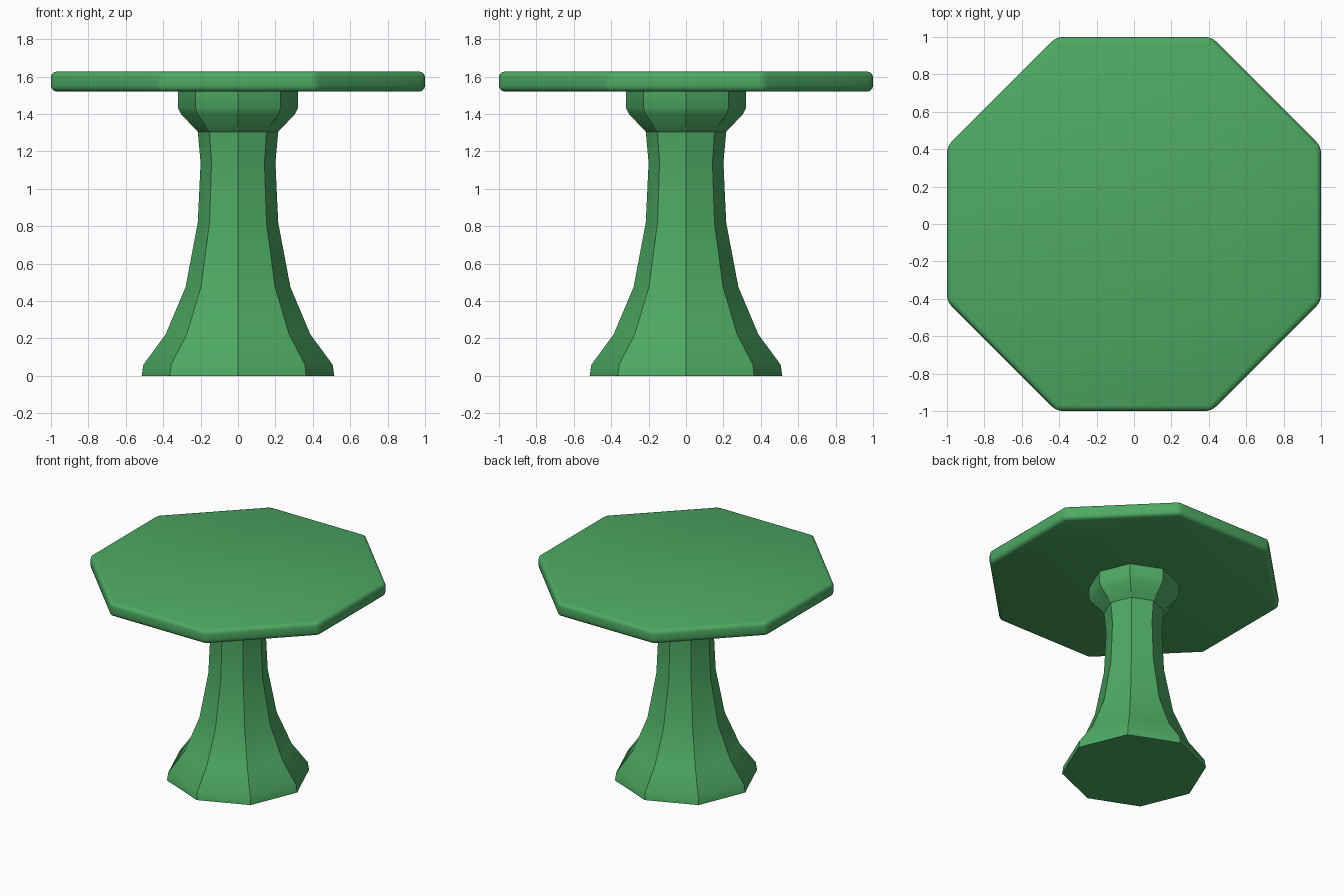
import bpy, bmesh, math

if "Cube" in bpy.data.objects:
    bpy.data.objects.remove(bpy.data.objects["Cube"])

green = bpy.data.materials.new("green")
green.diffuse_color = (0.076, 0.40, 0.125, 1)
green.use_nodes = True
green.node_tree.nodes["Principled BSDF"].inputs["Base Color"].default_value = green.diffuse_color


def add_object(name, bm):
    bmesh.ops.recalc_face_normals(bm, faces=bm.faces[:])
    mesh = bpy.data.meshes.new(name)
    bm.to_mesh(mesh)
    bm.free()
    mesh.materials.append(green)
    ob = bpy.data.objects.new(name, mesh)
    bpy.context.collection.objects.link(ob)
    bpy.ops.object.select_all(action='DESELECT')
    ob.select_set(True)
    bpy.context.view_layer.objects.active = ob
    bpy.ops.object.shade_smooth_by_angle(angle=math.radians(30))
    return ob


def octagon_lathe(profile, turn=0.0):
    """Stack octagon rings (radius, height) and cap both ends."""
    bm = bmesh.new()
    rings = []
    for r, z in profile:
        rings.append([bm.verts.new((r * math.cos(turn + i * math.pi / 4),
                                    r * math.sin(turn + i * math.pi / 4), z))
                      for i in range(8)])
    for a, b in zip(rings, rings[1:]):
        for i in range(8):
            j = (i + 1) % 8
            bm.faces.new((a[i], a[j], b[j], b[i]))
    bm.faces.new(rings[0][::-1])
    bm.faces.new(rings[-1])
    return bm


# Flared pedestal and the collar under the top, corners on the axes
add_object("pedestal", octagon_lathe([
    (0.515, 0), (0.506, 0.06), (0.388, 0.22), (0.28, 0.475),
    (0.215, 0.82), (0.20, 1.14), (0.215, 1.305)]))
add_object("collar", octagon_lathe([
    (0.215, 1.305), (0.305, 1.40), (0.322, 1.435), (0.322, 1.525)]))

# Octagonal table top, flats on the axes, rounded edges
bm = octagon_lathe([(1 / math.cos(math.pi / 8), 1.52),
                    (1 / math.cos(math.pi / 8), 1.627)], math.pi / 8)
bmesh.ops.bevel(bm, geom=bm.edges[:], offset=0.03, segments=3,
                profile=0.5, affect='EDGES')
add_object("table_top", bm)
